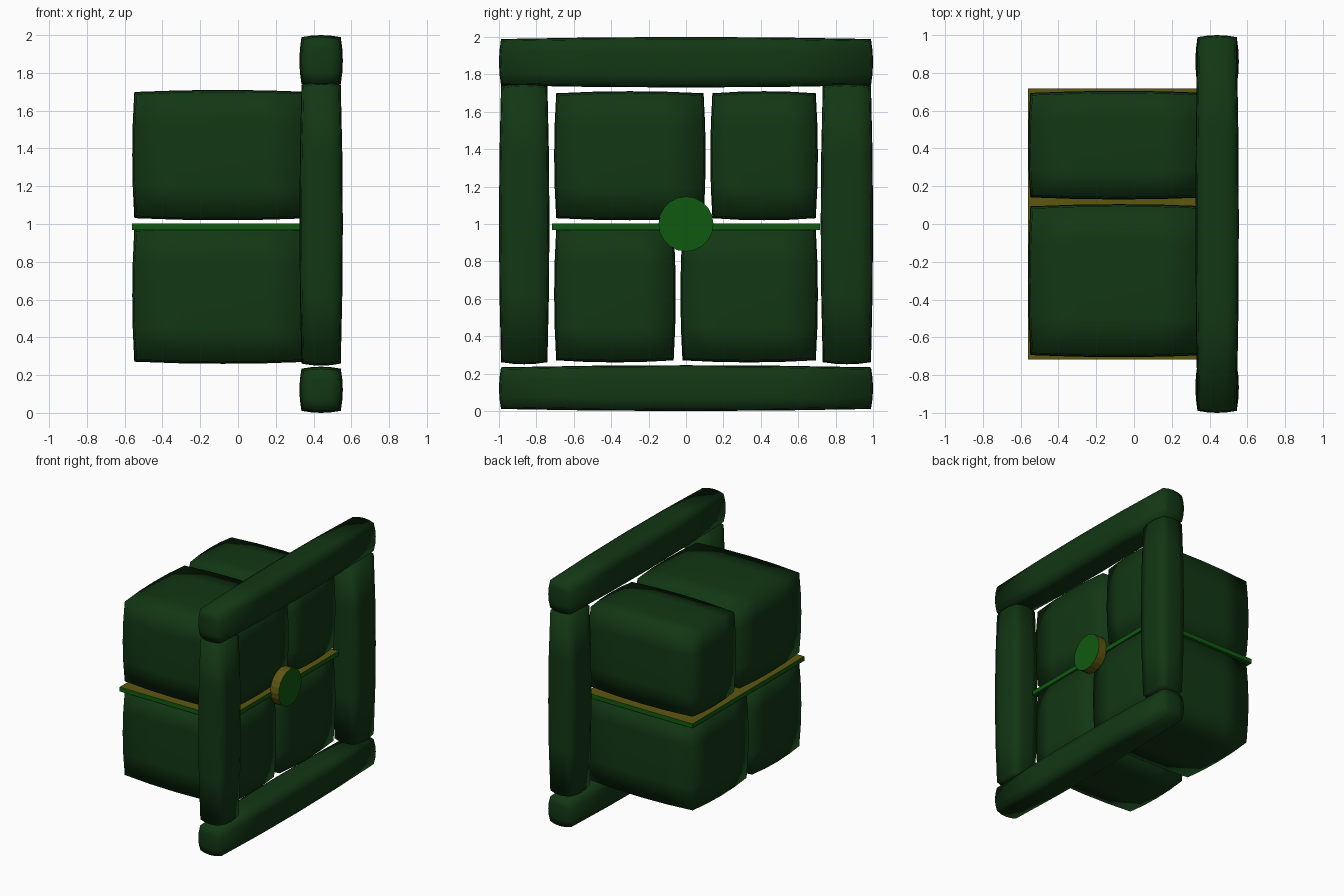
import bpy, bmesh, math
from mathutils import Matrix

if "Cube" in bpy.data.objects:
    bpy.data.objects.remove(bpy.data.objects["Cube"])


def material(name, rgb):
    m = bpy.data.materials.new(name)
    m.diffuse_color = (*rgb, 1)
    m.use_nodes = True
    m.node_tree.nodes["Principled BSDF"].inputs["Base Color"].default_value = m.diffuse_color
    return m


DARK = material("dark_green", (0.006, 0.038, 0.007))
GREEN = material("bright_green", (0.005, 0.10, 0.005))
OLIVE = material("olive", (0.11, 0.095, 0.005))


def finish(name, bm, mats):
    bmesh.ops.recalc_face_normals(bm, faces=bm.faces)
    me = bpy.data.meshes.new(name)
    bm.to_mesh(me)
    bm.free()
    for m in mats:
        me.materials.append(m)
    ob = bpy.data.objects.new(name, me)
    bpy.context.collection.objects.link(ob)
    return ob


def pillow_box(name, lo, hi, puff=0.022):
    """Box whose faces swell gently towards their middles."""
    bm = bmesh.new()
    bmesh.ops.create_cube(bm, size=2)
    bmesh.ops.subdivide_edges(bm, edges=bm.edges[:], cuts=3, use_grid_fill=True)
    for v in bm.verts:
        n = v.co.copy()
        for i in range(3):
            a, b = n[(i + 1) % 3], n[(i + 2) % 3]
            half = (hi[i] - lo[i]) / 2
            v.co[i] = (lo[i] + hi[i]) / 2 + n[i] * (half - puff * (a * a + b * b) / 2)
    for f in bm.faces:
        f.smooth = True
    return finish(name, bm, [DARK])


# Square frame on the right side
X0, X1 = 0.325, 0.555
pillow_box("frame_bottom_beam", (X0, -1, 0), (X1, 1, 0.245))
pillow_box("frame_top_beam", (X0, -1, 1.73), (X1, 1, 2))
for side, y0, y1 in (("front", -1, -0.73), ("back", 0.72, 1)):
    pillow_box("frame_post_" + side, (X0, y0, 0.25), (X1, y1, 1.75))

# Four swollen blocks
for name, y0, y1, z0, z1 in (
    ("block_upper_front", -0.705, 0.105, 1.02, 1.71),
    ("block_upper_back", 0.13, 0.705, 1.02, 1.71),
    ("block_lower_front", -0.705, -0.055, 0.26, 0.985),
    ("block_lower_back", -0.03, 0.705, 0.26, 0.985),
):
    pillow_box(name, (-0.56, y0, z0), (0.40, y1, z1))

# Thin divider slab between the block layers, olive on top
bm = bmesh.new()
bmesh.ops.create_cube(bm, size=1, matrix=Matrix.Translation((-0.08, 0, 0.985))
                      @ Matrix.Diagonal((0.96, 1.435, 0.036, 1)))
bm.normal_update()
for f in bm.faces:
    f.material_index = 1 if f.normal.z > 0.5 else 0
finish("divider_slab", bm, [GREEN, OLIVE])

# Round badge facing right, olive rim
bm = bmesh.new()
bmesh.ops.create_cone(bm, cap_ends=True, segments=20, radius1=0.147, radius2=0.147,
                      depth=0.075, matrix=Matrix.Translation((0.43, 0, 1))
                      @ Matrix.Rotation(math.pi / 2, 4, 'Y'))
bm.normal_update()
for f in bm.faces:
    f.material_index = 0 if abs(f.normal.x) > 0.5 else 1
finish("round_badge", bm, [GREEN, OLIVE])
